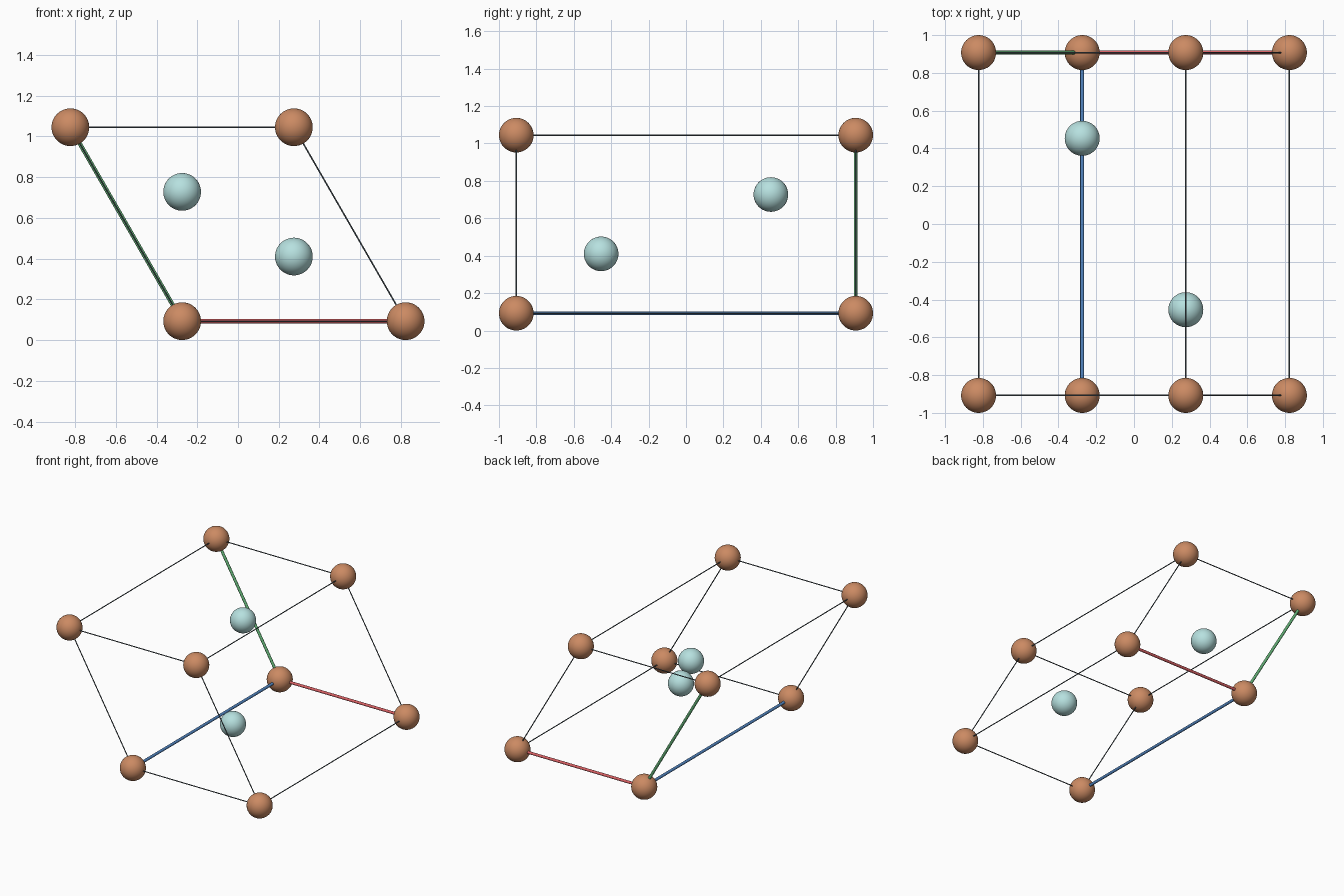
import bpy
from mathutils import Vector

if "Cube" in bpy.data.objects:
    bpy.data.objects.remove(bpy.data.objects["Cube"])

R = 0.0925                       # atom radius
A, C, H = 1.097, 1.815, 0.952    # cell side, cell length, layer height


def material(name, rgb):
    m = bpy.data.materials.new(name)
    m.diffuse_color = (*rgb, 1)
    m.use_nodes = True
    m.node_tree.nodes["Principled BSDF"].inputs["Base Color"].default_value = m.diffuse_color
    return m


copper = material("copper brown", (0.60, 0.255, 0.125))
aqua = material("pale aqua", (0.47, 0.75, 0.74))
red = material("axis red", (0.70, 0.12, 0.13))
green = material("axis green", (0.13, 0.46, 0.19))
blue = material("axis blue", (0.09, 0.25, 0.56))
slate = material("slate edge", (0.09, 0.12, 0.14))


def atom(name, pos, mat):
    bpy.ops.mesh.primitive_uv_sphere_add(segments=48, ring_count=24, radius=R, location=pos)
    ob = bpy.context.object
    ob.name = name
    ob.data.materials.append(mat)
    bpy.ops.object.shade_smooth()


def rod(name, p, q, radius, mat):
    d = q - p
    bpy.ops.mesh.primitive_cylinder_add(vertices=16, radius=radius, depth=d.length,
                                        location=(p + q) / 2)
    ob = bpy.context.object
    ob.name = name
    ob.rotation_euler = d.to_track_quat('Z', 'Y').to_euler()
    ob.data.materials.append(mat)
    bpy.ops.object.shade_smooth_by_angle()


# Cell origin and its three edge vectors
origin = Vector((-A / 4, C / 2, R))
axes = [Vector((A, 0, 0)), Vector((-A / 2, 0, H)), Vector((0, -C, 0))]
axis_style = [("red_axis", red), ("green_axis", green), ("blue_axis", blue)]


def cell(i, j, k):
    return origin + axes[0] * i + axes[1] * j + axes[2] * k


# Corner atoms
corners = [(i, j, k) for i in (0, 1) for j in (0, 1) for k in (0, 1)]
for c in corners:
    atom("corner_atom", cell(*c), copper)

# Inner atoms
atom("inner_atom_upper", cell(1 / 3, 2 / 3, 1 / 4), aqua)
atom("inner_atom_lower", cell(2 / 3, 1 / 3, 3 / 4), aqua)

# Cell edges: the three at the origin are thick coloured axes
for c in corners:
    for n in range(3):
        if c[n] == 0:
            p = cell(*c)
            if sum(c) == 0:
                rod(axis_style[n][0], p, p + axes[n], 0.0105, axis_style[n][1])
            else:
                rod("cell_edge", p, p + axes[n], 0.0037, slate)
